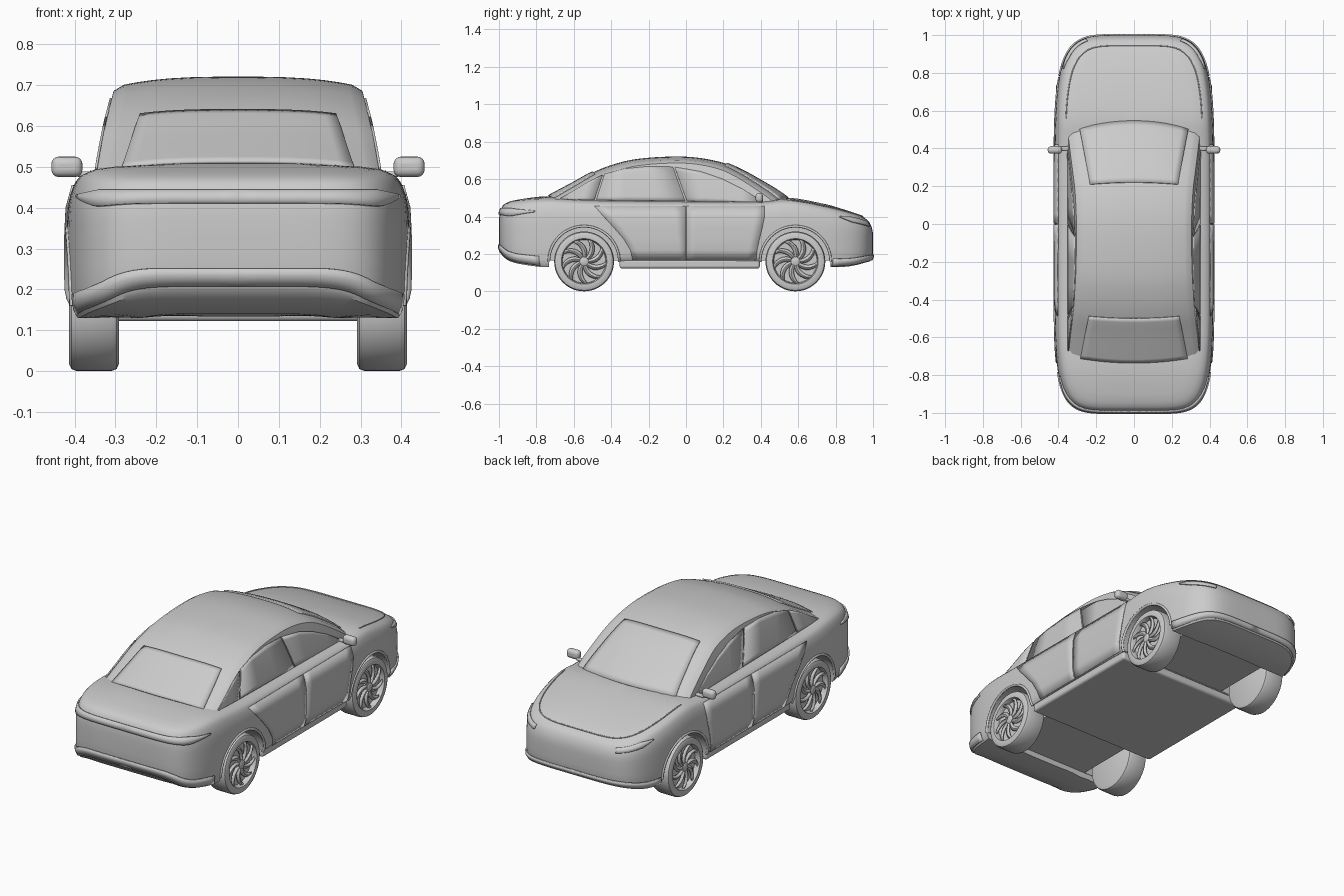
import bpy, bmesh, math
from mathutils import Vector

if "Cube" in bpy.data.objects:
    bpy.data.objects.remove(bpy.data.objects["Cube"])

WHEELS = (-0.545, 0.585)


def interp(pts, x):
    """Smooth interpolation through (x, value) pairs."""
    n = len(pts)
    x = min(max(x, pts[0][0]), pts[-1][0])
    i = next(k for k in range(n - 1) if x <= pts[k + 1][0])

    def slope(k):
        a, b = pts[max(k - 1, 0)], pts[min(k + 1, n - 1)]
        return (b[1] - a[1]) / (b[0] - a[0])
    (x0, a), (x1, b) = pts[i], pts[i + 1]
    w = x1 - x0
    u = (x - x0) / w
    return (a * (2*u**3 - 3*u*u + 1) + b * (3*u*u - 2*u**3)
            + w * (slope(i) * (u**3 - 2*u*u + u) + slope(i + 1) * (u**3 - u*u)))


def make(name, grids, closed=False, mirror=False, solid=0, caps=False):
    """Mesh from grids (rows of points), optionally mirrored in x and thickened."""
    bm = bmesh.new()
    for rows in grids:
        vs = [[bm.verts.new(p) for p in r] for r in rows]
        for a, b in zip(vs, vs[1:]):
            for j in range(len(a) if closed else len(a) - 1):
                k = (j + 1) % len(a)
                bm.faces.new((a[j], a[k], b[k], b[j]))
        if caps:
            bm.faces.new(vs[0])
            bm.faces.new(vs[-1])
    bmesh.ops.remove_doubles(bm, verts=bm.verts, dist=1e-4)
    bmesh.ops.recalc_face_normals(bm, faces=bm.faces)
    me = bpy.data.meshes.new(name)
    bm.to_mesh(me)
    bm.free()
    ob = bpy.data.objects.new(name, me)
    bpy.context.collection.objects.link(ob)
    if solid:
        m = ob.modifiers.new("thickness", 'SOLIDIFY')
        m.thickness, m.offset = solid, 0
    if mirror:
        ob.modifiers.new("mirror", 'MIRROR')
    return ob


def box(name, loc, size, bevel=0, mirror=False):
    x, y, z = (s / 2 for s in size)
    ring = [(-x, -y), (x, -y), (x, y), (-x, y)]
    rows = [[Vector((a, b, c)) + Vector(loc) for a, b in ring] for c in (-z, z)]
    ob = make(name, [rows], closed=True, caps=True)
    if bevel:
        m = ob.modifiers.new("bevel", 'BEVEL')
        m.width, m.segments = bevel, 4
    if mirror:
        ob.modifiers.new("mirror", 'MIRROR')
    return ob


def lathe(name, profile, y, z, mirror=True, seg=48):
    """Spin (x, radius) profile about an axle at y, z."""
    rows = [[(x, y + r * math.cos(i * math.tau / seg), z + r * math.sin(i * math.tau / seg))
             for i in range(seg)] for x, r in profile]
    return make(name, [rows], closed=True, mirror=mirror)


def tube(name, pts, radius):
    cu = bpy.data.curves.new(name, 'CURVE')
    cu.dimensions, cu.bevel_depth, cu.bevel_resolution = '3D', radius, 2
    sp = cu.splines.new('POLY')
    sp.points.add(len(pts) - 1)
    for p, q in zip(sp.points, pts):
        p.co = (*q, 1)
    ob = bpy.data.objects.new(name, cu)
    bpy.context.collection.objects.link(ob)
    return ob


# Lower body shape: upper line, lower line, and side inset by height fraction
TOP = [(-1, .485), (-.94, .493), (-.75, .508), (-.5, .495), (.4, .488), (.55, .5),
       (.75, .465), (.9, .425), (.96, .403), (1, .385)]
LOW = [(-1, .21), (-.95, .165), (-.85, .14), (-.72, .13), (-.5, .16), (.45, .16),
       (.76, .13), (.88, .135), (1, .165)]
SIDE = [(0, .015), (.05, .005), (.12, .001), (.3, 0), (.6, 0), (.75, .004),
        (.86, .014), (.93, .03), (.965, .06)]


def plan(y):
    n = 5.2 if y > 0 else 6
    return max(0, 1 - abs(y) ** n) ** (1 / n)


def body_pt(s, d, t):
    y = math.copysign(1 - (1 - abs(s)) ** 4, s)
    x, y = (.42 - d) * plan(y), y * (1 - d)
    lo = interp(LOW, y)
    return Vector((x, y, lo + t * (interp(TOP, y) - lo)))


def body_x(y, z):
    lo = interp(LOW, y)
    return (.42 - interp(SIDE, (z - lo) / (interp(TOP, y) - lo))) * plan(y)


levels = [(d, 0) for d in (.42, .3, .15, .05)] + [(interp(SIDE, t), t) for t in
          (0, .02, .05, .12, .3, .45, .6, .68, .75, .81, .86, .9, .93, .95, .965)]
levels += [(.1, .98), (.16, .99), (.23, 1), (.3, 1), (.36, 1), (.42, 1)]
rows = []
for d, t in levels:
    half = [body_pt(i / 36, d, t) for i in range(-36, 37)]
    rows.append(half + [Vector((-p.x, p.y, p.z)) for p in half[-2:0:-1]])
body = make("lower_body", [rows], closed=True)

# Wheel wells cut from the body
cutters = []
for y in WHEELS:
    cutters.append(box("well_channel", (0, y, .0625), (1.2, .374, .205)))
    for s in (-1, 1):
        cutters.append(lathe("well", [(s*.27, 0), (s*.27, .185), (s*.6, .185), (s*.6, 0)], y, .16, False))
bpy.context.view_layer.objects.active = body
for c in cutters:
    m = body.modifiers.new("cut", 'BOOLEAN')
    m.operation, m.solver, m.object = 'DIFFERENCE', 'EXACT', c
    bpy.ops.object.modifier_apply(modifier=m.name)
    bpy.data.objects.remove(c)

# Cabin: roof line along y, half width by height
ROOF = [(-.8, .47), (-.74, .505), (-.6, .58), (-.5, .635), (-.4, .675), (-.28, .705), (-.1, .72),
        (.05, .716), (.2, .687), (.3, .645), (.4, .59), (.5, .53), (.58, .47)]
WIDTH = [(.42, .353), (.48, .348), (.6, .326), (.68, .306), (.72, .298)]


def roof_pt(y, f, lift=0):
    h = interp(ROOF, y)
    x = f * (interp(WIDTH, h) - .018)
    return Vector((x, y * (1 - (.9 if y > 0 else .4) * x * x), h - .02 * abs(f) ** 3 + lift))


rows = []
for i in range(57):
    y = -.8 + 1.38 * i / 56
    half = [roof_pt(y, f) for f in (0, .2, .4, .6, .75, .88, .96, 1)]
    zs = interp(ROOF, y) - .035
    for k in range(6):
        z = zs + (.42 - zs) * k / 5
        x = interp(WIDTH, z)
        half.append(Vector((x, y * (1 - (.9 if y > 0 else .4) * x * x), z)))
    rows.append([Vector((-p.x, p.y, p.z)) for p in half[:0:-1]] + half)
make("cabin", [rows])


# Windscreen and rear window
def screen(name, y0, y1, f0, f1):
    make(name, [[[roof_pt(y0 + (y1 - y0) * i / 12, (f0 + (f1 - f0) * i / 12) * j / 8, .003)
                  for j in range(-8, 9)] for i in range(13)]], solid=.008)


screen("windscreen", .545, .22, .88, .81)
screen("rear_window", -.735, -.5, .87, .8)


# Side windows and doors: panels between two edge lines of (y, z) points
def panel(name, a, b, surf, lift=.002, n=8):
    rows = []
    for (y0, z0), (y1, z1) in zip(a, b):
        r = []
        for i in range(n + 1):
            y, z = y0 + (y1 - y0) * i / n, z0 + (z1 - z0) * i / n
            r.append((surf(y, z) + lift, y, z))
        rows.append(r)
    make(name, [rows], mirror=True, solid=.006)


def glass_x(y, z):
    return interp(WIDTH, z)


panel("front_side_window", [(.005, .482), (.1, .481), (.2, .48), (.3, .478), (.4, .476)],
      [(-.06, .664), (.08, .64), (.19, .602), (.3, .548), (.405, .482)], glass_x)
panel("rear_side_window", [(-.005, .482), (-.16, .484), (-.32, .486), (-.48, .488)],
      [(-.07, .665), (-.2, .668), (-.33, .655), (-.435, .628)], glass_x)
panel("quarter_window", [(-.49, .488), (-.55, .489), (-.61, .491), (-.67, .494)],
      [(-.447, .622), (-.52, .588), (-.59, .545), (-.672, .498)], glass_x)
heights = (.168, .22, .28, .34, .4, .455)
panel("front_door", [(.003, z) for z in heights],
      list(zip((.375, .38, .393, .408, .42, .42), heights)), body_x)
panel("rear_door", [(-.003, z) for z in heights],
      list(zip((-.285, -.297, -.333, -.385, -.44, -.488), heights)), body_x)


# Bands that wrap the bumpers: light strips and lower lips
def band(name, end, y0, y1, t0, t1, taper, out=.003):
    s0, s1 = (1 - (1 - y) ** .25 for y in (y0, y1))
    mid, hw, rows = (t0 + t1) / 2, (t1 - t0) / 2, []
    for i in range(25):
        u = i / 24
        w = hw * (min(1, .15 + 3.5 * u) if taper else 1)
        rows.append([body_pt(end * (s0 + (s1 - s0) * u), interp(SIDE, t) - out, t)
                     for t in (mid - w, mid, mid + w)])
    make(name, [rows], mirror=True, solid=.008)


band("tail_light_strip", -1, .81, 1, .73, .85, True)
band("rear_lower_bumper", -1, .785, 1, .02, .15, False)
band("headlight", 1, .83, .985, .8, .89, True)
band("front_lower_bumper", 1, .785, 1, .02, .14, False)

# Bonnet seam
seam = [body_pt(.2 + .8 * i / 40, .055, .968) for i in range(41)]
seam = [p for p in seam if p.y > .5]
tube("bonnet_seam", seam + [Vector((-p.x, p.y, p.z)) for p in seam[-2::-1]], .003)

# Sill and floor
box("floor_and_sills", (0, .02, .147), (.806, .75, .05), .014)

# Wheels and arch lips
for tag, y in zip(("rear", "front"), WHEELS):
    lathe(tag + "_tyre", [(.292, 0), (.292, .143), (.297, .155), (.31, .16), (.395, .16), (.408, .155),
                          (.414, .143), (.413, .122), (.406, .118), (.385, .115), (.38, 0)], y, .16)
    lathe(tag + "_hub", [(.38, .024), (.406, .024), (.41, .017), (.41, 0)], y, .16, seg=24)
    blades = []
    for k in range(9):
        rows = []
        for i in range(7):
            r = .015 + .103 * i / 6
            a = k * math.tau / 9 + .6 * (i / 6) ** 1.6
            w = (.006 + .007 * math.sin(math.pi * i / 7)) / r
            rows.append([(x, y + r * math.cos(b), .16 + r * math.sin(b))
                         for x, b in ((.396, a - w), (.402, a), (.398, a + w))])
        blades.append(rows)
    make(tag + "_spokes", blades, mirror=True, solid=.01)
    for s in (-1, 1):
        arc = []
        for i in range(33):
            a = math.pi * i / 32
            py, pz = y + .188 * math.cos(a), .16 + .188 * math.sin(a)
            arc.append((s * (body_x(py, pz) - .001), py, pz))
        tube(tag + "_arch_lip", arc, .007)

# Door mirrors
box("door_mirror", (.419, .392, .5), (.076, .04, .05), .018, True)
box("mirror_stalk", (.365, .4, .482), (.06, .022, .014), .005, True)

# Smooth shading with crisp edges
bpy.ops.object.select_all(action='DESELECT')
for ob in bpy.context.scene.objects:
    if ob.type == 'MESH':
        ob.select_set(True)
        bpy.context.view_layer.objects.active = ob
bpy.ops.object.shade_smooth_by_angle(angle=math.radians(35))
